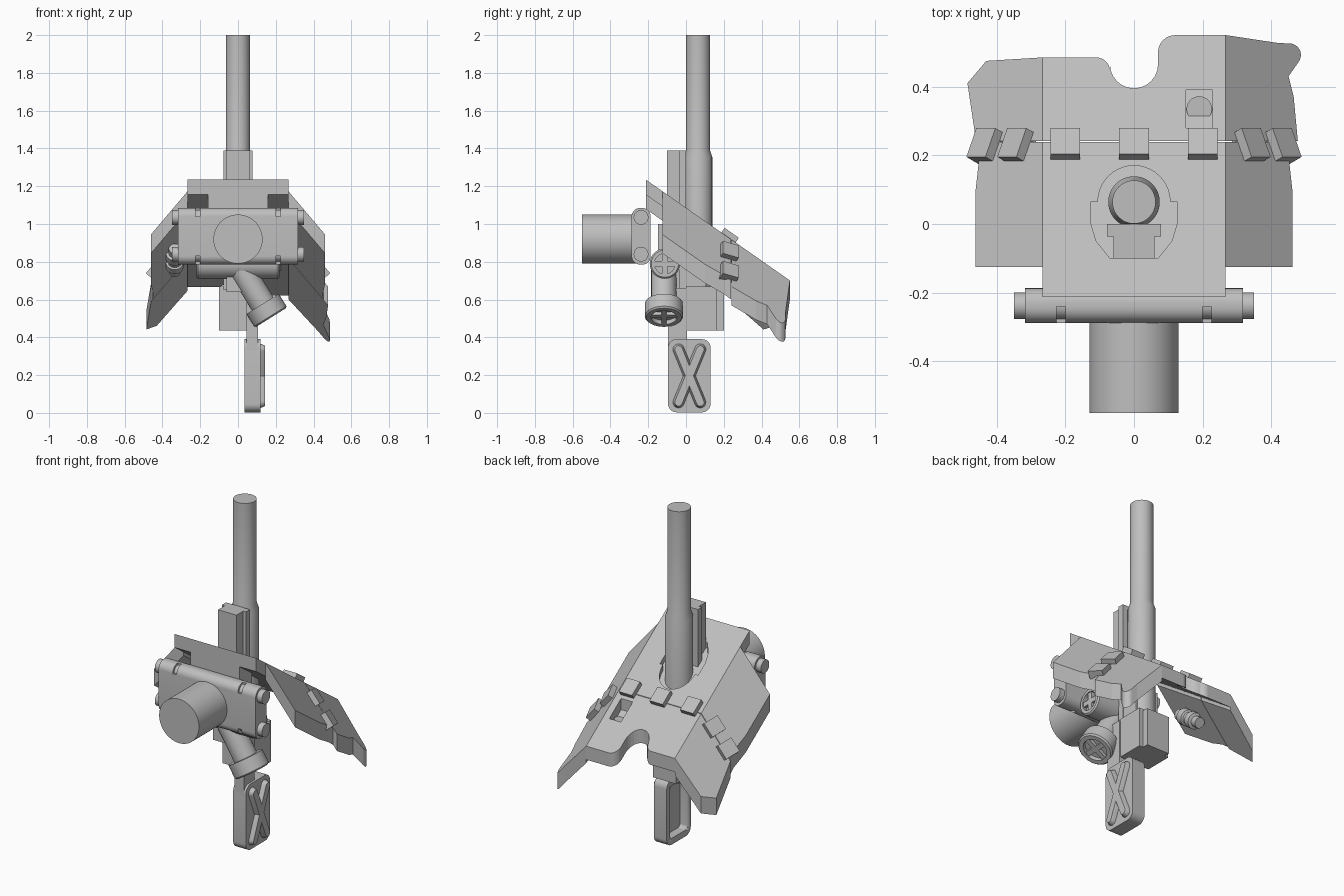
import bpy, bmesh, math
from mathutils import Vector, Matrix

if "Cube" in bpy.data.objects:
    bpy.data.objects.remove(bpy.data.objects["Cube"])

grey = bpy.data.materials.new("plain_grey")
grey.use_nodes = True
tone = (0.52, 0.52, 0.52, 1)
grey.diffuse_color = tone
grey.node_tree.nodes["Principled BSDF"].inputs["Base Color"].default_value = tone


def finish(name, bm, smooth=False):
    bmesh.ops.recalc_face_normals(bm, faces=bm.faces)
    mesh = bpy.data.meshes.new(name)
    bm.to_mesh(mesh)
    bm.free()
    mesh.materials.append(grey)
    ob = bpy.data.objects.new(name, mesh)
    bpy.context.collection.objects.link(ob)
    if smooth:
        bpy.ops.object.select_all(action='DESELECT')
        ob.select_set(True)
        bpy.context.view_layer.objects.active = ob
        bpy.ops.object.shade_smooth_by_angle(angle=math.radians(30))
    return ob


def loft(name, rings, smooth=False):
    """Join equal rings of points into a closed solid."""
    bm = bmesh.new()
    rows = [[bm.verts.new(p) for p in ring] for ring in rings]
    n = len(rows[0])
    for a, b in zip(rows, rows[1:]):
        for i in range(n):
            j = (i + 1) % n
            bm.faces.new((a[i], a[j], b[j], b[i]))
    bm.faces.new(rows[0][::-1])
    bm.faces.new(rows[-1])
    return finish(name, bm, smooth)


def box(name, lo, hi):
    (x0, y0, z0), (x1, y1, z1) = lo, hi
    return loft(name, [[(x0, y0, z), (x1, y0, z), (x1, y1, z), (x0, y1, z)] for z in (z0, z1)])


def lathe(name, profile, origin, axis, n=40):
    """Turn (radius, height) pairs around an axis."""
    turn = Vector((0, 0, 1)).rotation_difference(Vector(axis))
    steps = [2 * math.pi * i / n for i in range(n)]
    return loft(name, [[Vector(origin) + turn @ Vector((r * math.cos(a), r * math.sin(a), h))
                        for a in steps] for r, h in profile], True)


def arc(cx, cy, r, a0, a1, n=8):
    angles = [math.radians(a0 + (a1 - a0) * i / n) for i in range(n + 1)]
    return [(cx + r * math.cos(a), cy + r * math.sin(a)) for a in angles]


def rounded(y0, y1, z0, z1, r):
    return (arc(y1 - r, z1 - r, r, 0, 90) + arc(y0 + r, z1 - r, r, 90, 180)
            + arc(y0 + r, z0 + r, r, 180, 270) + arc(y1 - r, z0 + r, r, 270, 360))


def slab(name, outline, x0, x1):
    return loft(name, [[(x, y, z) for y, z in outline] for x in (x0, x1)], True)


def cut(ob, cutter):
    mod = ob.modifiers.new("cut", 'BOOLEAN')
    mod.operation = 'DIFFERENCE'
    mod.object = cutter
    bpy.context.view_layer.objects.active = ob
    bpy.ops.object.modifier_apply(modifier=mod.name)
    bpy.data.objects.remove(cutter)


# Sloped armour surfaces
FOLD, PITCH, DROP = 0.267, 0.70, 1.18


def roof_z(x, y):
    return 1.235 - PITCH * (y + 0.213) - DROP * max(0, abs(x) - FOLD)


def plate(name, outline, top, bottom):
    return loft(name, [[(x, y, roof_z(x, y) + d) for x, y in outline] for d in (bottom, top)])


# Roof panels
roof_front = plate("roof_front", [(-FOLD, -0.213), (FOLD, -0.213), (FOLD, 0.239), (-FOLD, 0.239)], 0, -0.08)
notch = (arc(0.12, 0.5, 0.05, 90, 180) + arc(0, 0.465, 0.07, 0, -180, 12)
         + arc(-0.11, 0.445, 0.04, 0, 90))
roof_rear = plate("roof_rear", [(-FOLD, 0.242), (FOLD, 0.242), (FOLD, 0.55)] + notch + [(-FOLD, 0.485)], 0, -0.08)
well = (arc(0, 0.065, 0.105, 0, 180, 20)
        + [(-0.125, 0.065), (-0.125, 0), (-0.11, -0.05), (-0.07, -0.1),
           (0.07, -0.1), (0.11, -0.05), (0.125, 0), (0.125, 0.065)])
cut(roof_front, plate("well_cutter", well, 0.1, -0.035))
cut(roof_rear, plate("hatch_cutter", [(0.152, 0.28), (0.228, 0.28), (0.228, 0.39), (0.152, 0.39)], 0.1, -0.066))
lathe("hatch_lens", [(0.037, 0), (0.037, 0.045)], (0.19, 0.335, 0.755), (0, 0, 1))

# Lip under the front edge of the roof
loft("front_lip", [[(x, -0.213, 1.18), (x, -0.213, 1.08), (x, -0.1, 1.0), (x, -0.1, 1.11)]
                   for x in (-0.16, 0.16)])

# Folded side wings
for s, side in ((1, "left"), (-1, "right")):
    plate(side + "_wing_front", [(s * x, y) for x, y in
          ((FOLD, -0.125), (0.461, -0.125), (0.461, 0.1), (0.45, 0.2), (0.452, 0.239), (FOLD, 0.239))], 0, -0.1)
hook = arc(0.452, 0.492, 0.034, 80, -40)
plate("left_wing_rear", [(FOLD, 0.242), (0.477, 0.242), (0.465, 0.37), (0.45, 0.43)]
      + hook[::-1] + [(0.42, 0.527), (FOLD, 0.55)], 0, -0.1)
plate("right_wing_rear", [(-FOLD, 0.242), (-0.46, 0.242), (-0.485, 0.41), (-0.43, 0.475),
                          (-FOLD, 0.485)], 0, -0.1)

# Clamps across the seam
for i, x in enumerate((-0.425, -0.335, -0.2, 0, 0.2, 0.335, 0.425)):
    fall = 0 if abs(x) < FOLD else -math.copysign(DROP, x)
    n = Vector((-fall, PITCH, 1)).normalized()
    t = Vector((1, 0, fall)).normalized()
    frame = Matrix((t, n.cross(t), n)).transposed()
    mid = Vector((x, 0.225, roof_z(x, 0.225)))
    quad = [(-1, -1), (1, -1), (1, 1), (-1, 1)]
    loft("clamp_%d" % (i + 1), [[mid + frame @ Vector((0.043 * a, 0.046 * b, h)) for a, b in quad]
                               for h in (-0.02, 0.03)])

# Barrel and its rail
lathe("barrel", [(0.075, 0.65), (0.075, 1.355), (0.063, 1.39), (0.063, 2.0)], (0, 0.064, 0), (0, 0, 1), 48)
box("rail_wide", (-0.078, -0.037, 0.65), (0.078, 0, 1.39))
box("rail_narrow", (-0.06, -0.1, 0.64), (0.06, -0.036, 1.39))
box("rail_base", (-0.062, -0.147, 0.64), (0.062, -0.099, 1.0))

# Lower body
box("body", (-0.1, 0, 0.435), (0.1, 0.165, 0.67))
box("body_upper", (-0.075, 0, 0.66), (0.075, 0.105, 0.85))
box("body_back_plate", (-0.075, 0.16, 0.435), (0.075, 0.2, 0.66))
box("grip_stem", (0.045, -0.095, 0.33), (0.105, 0.005, 0.66))

# Grip with a hollow side and a raised cross
grip = slab("grip", rounded(-0.095, 0.13, 0.003, 0.39, 0.045), 0.035, 0.118)
cut(grip, slab("grip_cutter", rounded(-0.065, 0.1, 0.04, 0.35, 0.02), 0.0, 0.085))
for s in (1, -1):
    a = math.degrees(math.atan2(0.28, 0.115))
    rings = []
    for x, r in ((0.11, 0.03), (0.12, 0.03), (0.143, 0.02)):
        bar = arc(0.0575, 0.14, r, a - 90, a + 90) + arc(-0.0575, -0.14, r, a + 90, a + 270)
        rings.append([(x, 0.018 + s * y, 0.196 + z) for y, z in bar])
    loft("grip_cross", rings, True)

# Front gun housing with hinge pins
housing = slab("gun_housing", rounded(-0.288, -0.187, 0.785, 1.085, 0.045), -0.317, 0.317)
for s in (-1, 1):
    for z in (0.785, 1.085):
        cut(housing, box("slot_cutter", (s * 0.2125 - 0.0125, -0.35, z - 0.045), (s * 0.2125 + 0.0125, -0.24, z + 0.045)))
for z in (0.84, 1.035):
    lathe("hinge_pin", [(0.039, -0.35), (0.039, 0.35)], (0, -0.238, z), (1, 0, 0))
lathe("front_drum", [(0.13, 0), (0.13, 0.3)], (0, -0.55, 0.92), (0, 1, 0), 56)


def spoked_cap(name, origin, axis, r, depth):
    """Cylinder whose end is dished and filled by a cross of bars."""
    inner = r * 0.68
    lathe(name, [(r, 0), (r, depth - 0.008), (r - 0.008, depth), (inner, depth), (inner, depth - 0.025)],
          origin, axis)
    d = Vector(axis).normalized()
    u = Vector((0, 1, 0))
    v = d.cross(u)
    for a, b in ((u, v), (v, u)):
        quad = [(-1, -1), (1, -1), (1, 1), (-1, 1)]
        loft(name + "_bar", [[Vector(origin) + d * h + a * (i * inner) + b * (j * 0.014) for i, j in quad]
                             for h in (depth - 0.03, depth - 0.006)])


# Tilted lower tube and the cross tube behind the housing
tilt = (0.53, 0, -0.85)
lathe("lower_tube", [(0.067, 0), (0.067, 0.3)], (-0.02, -0.117, 0.82), tilt)
spoked_cap("lower_cap", (0.13, -0.117, 0.577), tilt, 0.101, 0.085)
for s in (1, -1):
    spoked_cap("cross_tube", (0, -0.112, 0.79), (s, 0, 0), 0.08, 0.22)

# Small stepped fitting under the right wing
lathe("wing_fitting", [(0.032, 0), (0.032, 0.04), (0.046, 0.045), (0.046, 0.09), (0.036, 0.095),
                       (0.036, 0.12), (0.046, 0.125), (0.046, 0.165), (0.03, 0.17), (0.03, 0.21)],
      (-0.335, -0.02, 0.87), (0, 0.8, -0.6), 24)
